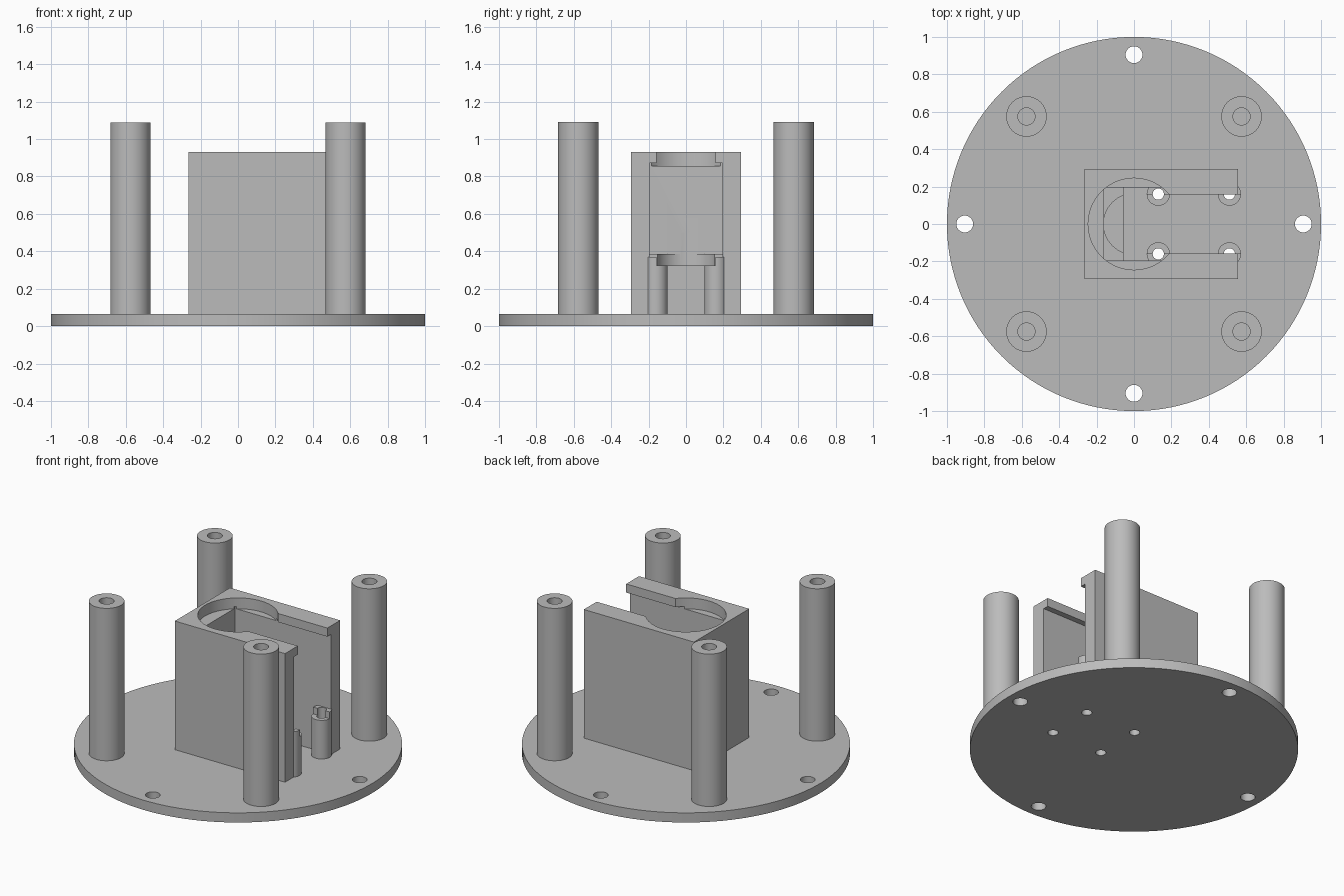
import bpy
import math

if "Cube" in bpy.data.objects:
    bpy.data.objects.remove(bpy.data.objects["Cube"], do_unlink=True)

grey = bpy.data.materials.new("plain_grey")
grey.use_nodes = True
COLOUR = (0.5, 0.5, 0.5, 1)
grey.diffuse_color = COLOUR
grey.node_tree.nodes["Principled BSDF"].inputs["Base Color"].default_value = COLOUR

BASE_TOP = 0.065


def cylinder(name, x, y, radius, z0, z1, sides=64):
    bpy.ops.mesh.primitive_cylinder_add(vertices=sides, radius=radius, depth=z1 - z0,
                                        location=(x, y, (z0 + z1) / 2))
    obj = bpy.context.object
    obj.name = name
    obj.data.materials.append(grey)
    return obj


def box(name, x0, x1, y0, y1, z0, z1):
    bpy.ops.mesh.primitive_cube_add(size=1, location=((x0 + x1) / 2, (y0 + y1) / 2, (z0 + z1) / 2))
    obj = bpy.context.object
    obj.name = name
    obj.scale = (x1 - x0, y1 - y0, z1 - z0)
    bpy.ops.object.transform_apply(location=False, rotation=False, scale=True)
    obj.data.materials.append(grey)
    return obj


def cut(target, *cutters):
    """Subtract each cutter, then discard it."""
    bpy.context.view_layer.objects.active = target
    for cutter in cutters:
        cutter.hide_render = True
        mod = target.modifiers.new("cut", 'BOOLEAN')
        mod.operation = 'DIFFERENCE'
        mod.solver = 'EXACT'
        mod.object = cutter
        bpy.ops.object.modifier_apply(modifier=mod.name)
        bpy.data.objects.remove(cutter, do_unlink=True)


def smooth(obj):
    bpy.ops.object.select_all(action='DESELECT')
    obj.select_set(True)
    bpy.context.view_layer.objects.active = obj
    bpy.ops.object.shade_smooth_by_angle(angle=math.radians(30))


STANDOFFS = [(x, y) for x in (0.13, 0.51) for y in (-0.16, 0.16)]

# Round base plate with rim holes and screw holes under the standoffs
base = cylinder("base_plate", 0, 0, 1, 0, BASE_TOP, 128)
for x, y in ((0.905, 0), (-0.905, 0), (0, 0.905), (0, -0.905)):
    cut(base, cylinder("hole", x, y, 0.045, -0.1, 0.2, 32))
for x, y in STANDOFFS:
    cut(base, cylinder("hole", x, y, 0.032, -0.1, 0.2, 32))
smooth(base)

# Four tall hollow posts
for x in (-0.575, 0.575):
    for y in (-0.575, 0.575):
        post = cylinder("post", x, y, 0.108, BASE_TOP, 1.09)
        cut(post, cylinder("bore", x, y, 0.046, BASE_TOP + 0.01, 1.2, 32))
        smooth(post)

# Housing: open pocket, round top recess and a slot between the lips
housing = box("housing", -0.265, 0.555, -0.293, 0.293, BASE_TOP, 0.93)
cut(housing,
    box("upper_pocket", -0.16, 0.7, -0.195, 0.195, 0.385, 0.872),
    box("lower_pocket", -0.055, 0.7, -0.195, 0.195, 0, 0.5),
    cylinder("top_recess", 0, 0, 0.245, 0.857, 1),
    box("top_slot", 0, 0.7, -0.157, 0.157, 0.8, 1),
    cylinder("shelf_recess", 0, 0, 0.163, 0.325, 0.5))
for x, y in STANDOFFS:
    cut(housing, cylinder("hole", x, y, 0.032, 0, 0.369, 32))
smooth(housing)

# Drilled standoffs, notched on the inner side
for x, y in STANDOFFS:
    standoff = cylinder("standoff", x, y, 0.062, BASE_TOP, 0.37, 48)
    cut(standoff,
        cylinder("hole", x, y, 0.03, 0, 0.5, 32),
        box("notch", -0.1, 0.8, -0.157, 0.157, 0.325, 0.5))
    smooth(standoff)
